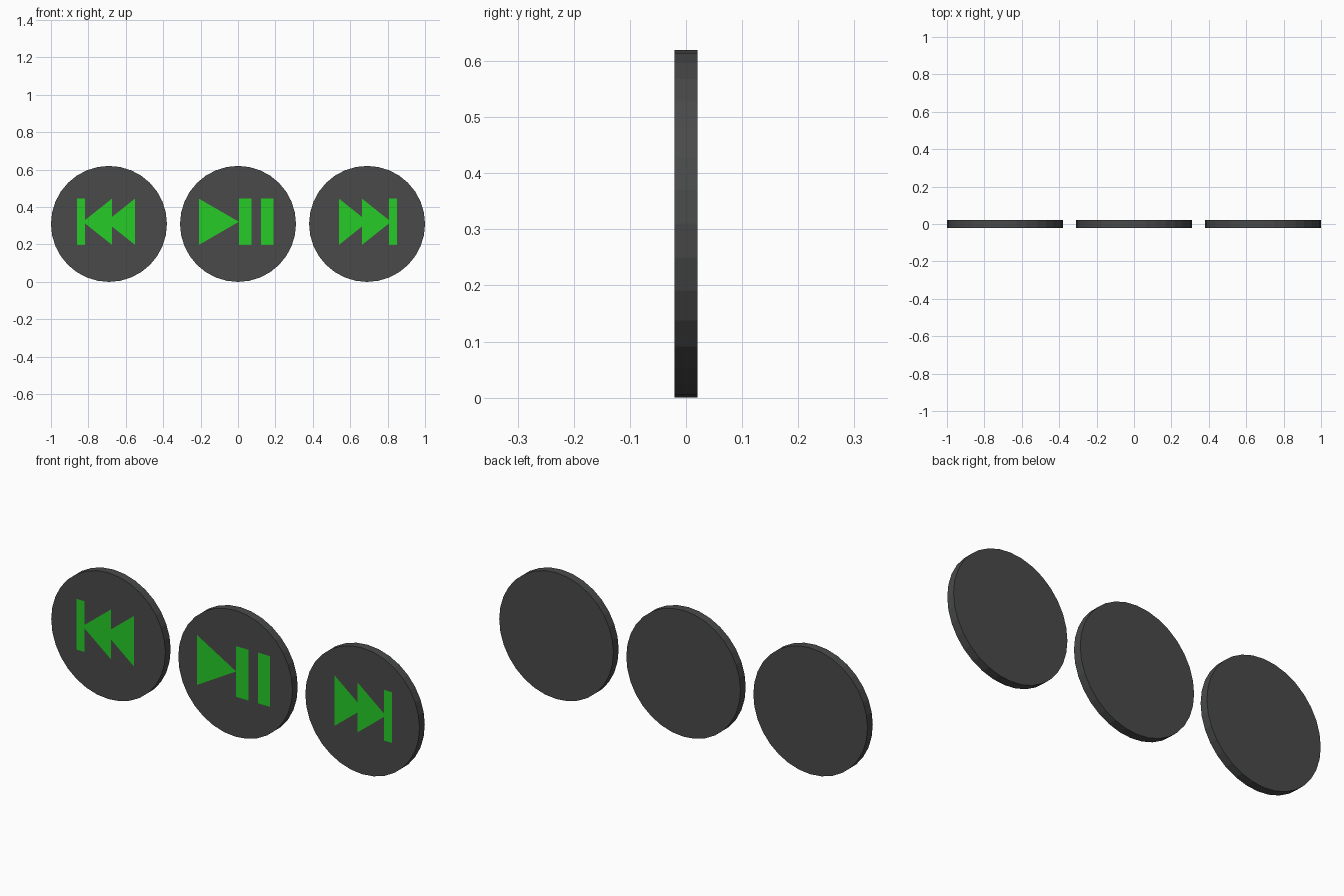
import bpy, bmesh, math

if "Cube" in bpy.data.objects:
    bpy.data.objects.remove(bpy.data.objects["Cube"])

RADIUS, SPACING, HALF = 0.31, 0.69, 0.0205
FRONT = -HALF - 0.0008      # symbols lie almost flush on the disc face
ICON_Z = 0.3215             # centre height of the symbols
H = 0.1235                  # half height of the symbols


def material(name, color):
    m = bpy.data.materials.new(name)
    m.diffuse_color = color
    m.use_nodes = True
    m.node_tree.nodes["Principled BSDF"].inputs["Base Color"].default_value = m.diffuse_color
    return m


dark = material("dark_grey", (0.065, 0.068, 0.066, 1))
green = material("green", (0.02, 0.6, 0.02, 1))


def finish(bm, name, mat):
    me = bpy.data.meshes.new(name)
    bm.to_mesh(me)
    bm.free()
    me.materials.append(mat)
    ob = bpy.data.objects.new(name, me)
    bpy.context.collection.objects.link(ob)
    return ob


def disc(name, x):
    bm = bmesh.new()
    bmesh.ops.create_cone(bm, cap_ends=True, segments=32, radius1=RADIUS,
                          radius2=RADIUS, depth=2 * HALF)
    ob = finish(bm, name, dark)
    ob.rotation_euler.x = math.pi / 2
    ob.location = (x, 0, RADIUS)


def symbol(name, shapes):
    """Flat shapes; each is an upper outline (x, height) mirrored downward."""
    bm = bmesh.new()
    for upper in shapes:
        pts = upper + [(x, -z) for x, z in reversed(upper) if z]
        face = bm.faces.new([bm.verts.new((x, FRONT, ICON_Z + z)) for x, z in pts])
        face.normal_update()
        if face.normal.y > 0:
            face.normal_flip()
    bmesh.ops.triangulate(bm, faces=bm.faces[:])
    finish(bm, name, green)


# Three round buttons
for label, x in (("back", -SPACING), ("play", 0), ("forward", SPACING)):
    disc(label + "_button", x)

# Skip symbol: two overlapping triangles ending in a bar
skip = [(-0.15, H), (-0.027, 0.0255), (-0.027, H), (0.117, 0.009),
        (0.117, H + 0.001), (0.16, H + 0.001)]
symbol("forward_symbol", [[(SPACING + x, z) for x, z in skip]])
symbol("back_symbol", [[(-SPACING - 0.011 - x, z) for x, z in skip]])

# Play triangle and two pause bars
symbol("play_pause_symbol", [
    [(0.005, 0), (-0.209, H)],
    [(0.005, H + 0.001), (0.073, H + 0.001)],
    [(0.123, H + 0.001), (0.19, H + 0.001)],
])
